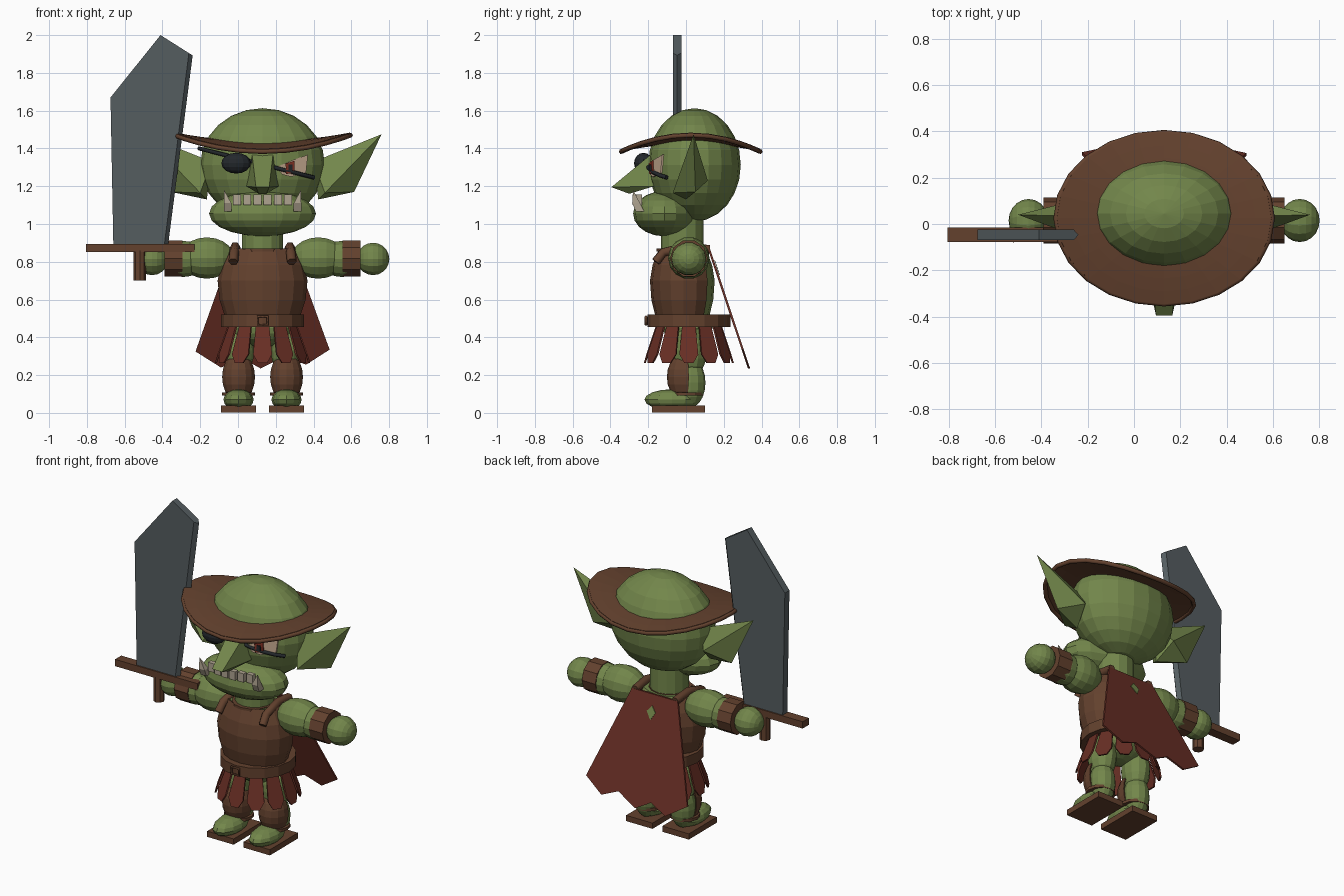
import bpy, bmesh
from math import sin, cos, pi, sqrt, radians
from mathutils import Matrix, Vector

cube = bpy.data.objects.get("Cube")
if cube:
    bpy.data.objects.remove(cube, do_unlink=True)

CX = 0.13  # body centre line


def material(name, rgb):
    m = bpy.data.materials.new(name)
    m.use_nodes = True
    m.diffuse_color = (*rgb, 1)
    m.node_tree.nodes["Principled BSDF"].inputs["Base Color"].default_value = (*rgb, 1)
    return m


GREEN = material("green skin", (0.17, 0.24, 0.07))
BROWN = material("brown leather", (0.125, 0.053, 0.027))
RED = material("red cloth", (0.14, 0.028, 0.018))
STEEL = material("grey steel", (0.09, 0.11, 0.118))
BLACK = material("black", (0.017, 0.021, 0.025))
BONE = material("bone", (0.43, 0.37, 0.28))
EYE = material("eye cream", (0.6, 0.43, 0.3))
IRIS = material("red iris", (0.25, 0.035, 0.02))


def finish(name, bm, mat):
    bmesh.ops.recalc_face_normals(bm, faces=bm.faces)
    me = bpy.data.meshes.new(name)
    bm.to_mesh(me)
    bm.free()
    me.materials.append(mat)
    ob = bpy.data.objects.new(name, me)
    bpy.context.collection.objects.link(ob)
    return ob


def ball(name, c, r, mat, seg=16, rings=10, axis="Z", keep=None):
    bm = bmesh.new()
    bmesh.ops.create_uvsphere(bm, u_segments=seg, v_segments=rings, radius=1)
    if axis == "X":
        bmesh.ops.rotate(bm, verts=bm.verts, matrix=Matrix.Rotation(pi / 2, 3, "Y"))
    bmesh.ops.transform(bm, verts=bm.verts, matrix=Matrix.Translation(c) @ Matrix.Diagonal((*r, 1)))
    if keep:
        bad = [f for f in bm.faces if not keep(f.calc_center_median())]
        bmesh.ops.delete(bm, geom=bad, context="FACES")
    return finish(name, bm, mat)


def rod(name, c, r, depth, mat, seg=10, axis="Z"):
    bm = bmesh.new()
    rot = Matrix.Rotation(pi / 2, 4, "Y") if axis == "X" else Matrix()
    bmesh.ops.create_cone(bm, cap_ends=True, segments=seg, radius1=r, radius2=r, depth=depth,
                          matrix=Matrix.Translation(c) @ rot)
    return finish(name, bm, mat)


def box(name, c, size, mat):
    bm = bmesh.new()
    bmesh.ops.create_cube(bm, size=1, matrix=Matrix.Translation(c) @ Matrix.Diagonal((*size, 1)))
    return finish(name, bm, mat)


def hull(name, pts, mat):
    bm = bmesh.new()
    for p in pts:
        bm.verts.new(p)
    bmesh.ops.convex_hull(bm, input=bm.verts)
    return finish(name, bm, mat)


def sheet(name, pts, offset, mat):
    """Outline polygon thickened along an offset vector."""
    bm = bmesh.new()
    a = [bm.verts.new(p) for p in pts]
    b = [bm.verts.new(Vector(p) + Vector(offset)) for p in pts]
    bm.faces.new(a)
    bm.faces.new(b[::-1])
    for i in range(len(a)):
        j = (i + 1) % len(a)
        bm.faces.new((a[i], a[j], b[j], b[i]))
    return finish(name, bm, mat)


def rings_mesh(name, rings, mat, cap=False):
    """Skin of closed vertex rings."""
    bm = bmesh.new()
    vs = [[bm.verts.new(p) for p in ring] for ring in rings]
    for r0, r1 in zip(vs, vs[1:]):
        for i in range(len(r0)):
            j = (i + 1) % len(r0)
            bm.faces.new((r0[i], r0[j], r1[j], r1[i]))
    if cap:
        bm.faces.new(vs[0])
        bm.faces.new(vs[-1])
    return finish(name, bm, mat)


def tube(name, pts, r, mat, closed=False):
    cu = bpy.data.curves.new(name, "CURVE")
    cu.dimensions = "3D"
    cu.bevel_depth, cu.bevel_resolution, cu.use_fill_caps = r, 1, True
    sp = cu.splines.new("POLY")
    sp.points.add(len(pts) - 1)
    for p, co in zip(sp.points, pts):
        p.co = (*co, 1)
    sp.use_cyclic_u = closed
    cu.materials.append(mat)
    ob = bpy.data.objects.new(name, cu)
    bpy.context.collection.objects.link(ob)


def thicken(ob, t):
    m = ob.modifiers.new("thickness", "SOLIDIFY")
    m.thickness, m.offset = t, 1


# Head, jaw and neck
ball("head", (CX, 0.045, 1.313), (0.33, 0.245, 0.3), GREEN, 20, 12)
ball("jaw", (CX, -0.115, 1.055), (0.283, 0.165, 0.12), GREEN)
rod("neck", (CX, -0.02, 0.93), 0.112, 0.26, GREEN, 14)
hull("nose", [(CX + s * x, y, z) for s in (-1, 1) for x, y, z in
              ((0.055, -0.19, 1.365), (0.085, -0.17, 1.2), (0.035, -0.395, 1.195), (0.02, -0.3, 1.16))], GREEN)


def on_face(x, z, off):
    q = 1 - ((x - CX) / 0.33) ** 2 - ((z - 1.313) / 0.3) ** 2
    return (x, 0.045 - 0.245 * sqrt(max(q, 0)) - off, z)


# Eye, eye patch and strap
for name, mat, off, outline in (
        ("eye", EYE, 0.008, ((0.2, 1.3), (0.28, 1.335), (0.37, 1.367), (0.36, 1.27), (0.28, 1.25), (0.235, 1.262))),
        ("iris", IRIS, 0.016, ((0.252, 1.32), (0.3, 1.335), (0.3, 1.27), (0.255, 1.265))),
        ("pupil", BLACK, 0.022, ((0.268, 1.315), (0.288, 1.315), (0.288, 1.283), (0.268, 1.283)))):
    sheet(name, [on_face(x, z, off) for x, z in outline], (0, 0.008, 0), mat)
ball("eye_patch", (-0.01, -0.225, 1.322), (0.078, 0.05, 0.055), BLACK, 12, 8)
arc = [radians(180 + 12 * i) for i in range(13)]
tube("patch_strap", [(CX + 0.335 * cos(t), 0.045 + 0.25 * sin(t), 1.315 - 0.085 * cos(t)) for t in arc], 0.011, BLACK)


# Lower teeth and tusks
def jaw_front(x):
    return -0.115 - 0.165 * sqrt(1 - ((x - CX) / 0.283) ** 2)


for i in range(6):
    x = CX + (i - 2.5) * 0.054
    box("tooth", (x, jaw_front(x) + 0.012, 1.128), (0.042, 0.03, 0.055), BONE)
for s in (-1, 1):
    x = CX + s * 0.185
    y = jaw_front(x)
    hull("tusk", [(x + a, y + b, 1.065) for a in (-0.02, 0.02) for b in (-0.025, 0.02)]
         + [(x + a, y + b - 0.025, 1.11) for a in (-0.02, 0.02) for b in (-0.02, 0.02)]
         + [(x + s * 0.018, y - 0.04, 1.18)], BONE)
    # Pointed ears
    hull("ear", [(CX + s * x, y, z) for x, y, z in
                 ((0.63, 0.04, 1.475), (0.485, 0.05, 1.17), (0.27, 0.03, 1.33), (0.295, 0.0, 1.13),
                  (0.33, -0.07, 1.165), (0.33, 0.115, 1.23))], GREEN)


# Saddle-shaped hat brim with a rolled rim
def brim(k, n=24):
    return [(CX + 0.465 * k * cos(t), 0.025 + 0.368 * k * sin(t),
             1.425 + k * k * (0.045 * cos(t) ** 2 - 0.042 * sin(t) ** 2))
            for t in (2 * pi * i / n for i in range(n))]


thicken(rings_mesh("hat_brim", [brim(k) for k in (0.55, 0.7, 0.85, 1)], BROWN), 0.014)
tube("hat_rim", brim(1), 0.013, BROWN, True)


# Torso and leather chest armour
def body(name, k, mat, cap):
    prof = ((0.46, 0.17), (0.53, 0.195), (0.6, 0.218), (0.7, 0.228), (0.78, 0.21), (0.865, 0.165))
    return rings_mesh(name, [[(CX + r * k * cos(t), -0.012 + r * k * 0.74 * sin(t), z)
                              for t in (2 * pi * i / 16 for i in range(16))] for z, r in prof], mat, cap)


body("torso", 0.97, GREEN, True)
armour = body("chest_armour", 1, BROWN, False)
bm = bmesh.new()
bm.from_mesh(armour.data)
bmesh.ops.delete(bm, geom=[f for f in bm.faces if f.calc_center_median().y > 0.085], context="FACES")
bm.to_mesh(armour.data)
bm.free()
thicken(armour, 0.01)
rod("chest_top", (CX, -0.03, 0.862), 0.125, 0.015, BROWN, 14)
ball("hips", (CX, 0.01, 0.45), (0.17, 0.13, 0.1), GREEN)

# Belt and buckle
rod("belt", (CX, 0.015, 0.488), 0.22, 0.066, BROWN, 16)
frame = [(CX + a, -0.212, 0.488 + b) for a, b in ((-0.026, -0.022), (0.026, -0.022), (0.026, 0.022), (-0.026, 0.022))]
tube("buckle", frame, 0.007, BROWN, True)

# Skirt strips
for i in range(12):
    a = 2 * pi * i / 12
    out, side = Vector((1.06 * cos(a), sin(a), 0)), Vector((-sin(a), cos(a), 0))
    shape = ((-0.033, 0.155, 0.49), (0.033, 0.155, 0.49), (0.05, 0.215, 0.31), (0.025, 0.228, 0.265),
             (-0.025, 0.228, 0.265), (-0.05, 0.215, 0.31))
    sheet("skirt_strip", [Vector((CX, 0.015, z)) + out * r + side * w for w, r, z in shape], out * 0.01, RED)


# Cape with ragged hem and a torn patch
def cape_y(z):
    return 0.115 + (0.87 - z) * 0.335


outline = ((-0.03, 0.87), (0.29, 0.87), (0.485, 0.335), (0.36, 0.255), (0.25, 0.3), (0.12, 0.235), (0.02, 0.29),
           (-0.09, 0.24), (-0.225, 0.325))
sheet("cape", [(x, cape_y(z), z) for x, z in outline], (0, 0.012, 0), RED)
sheet("cape_tear", [(x, cape_y(z) + 0.014, z) for x, z in
                    ((0.13, 0.81), (0.16, 0.775), (0.125, 0.73), (0.1, 0.775))], (0, 0.004, 0), GREEN)

# Limbs, mirrored about the centre line
for s in (-1, 1):
    def at(d, y, z):
        return (CX + s * d, y, z)

    tube("shoulder_strap", [at(0.155, -0.16, 0.8), at(0.15, -0.12, 0.85), at(0.145, 0, 0.88), at(0.14, 0.125, 0.865)],
         0.026, BROWN)
    ball("upper_arm", at(0.295, 0.015, 0.82), (0.145, 0.11, 0.112), GREEN, 14, 10, "X")
    ball("forearm", at(0.42, 0.015, 0.815), (0.12, 0.094, 0.098), GREEN, 14, 10, "X")
    rod("bracer", at(0.472, 0.015, 0.818), 0.1, 0.095, BROWN, 10, "X")
    ball("hand", at(0.585, 0.015, 0.815), (0.086, 0.093, 0.088), GREEN, 14, 10, "X")

    ball("thigh", at(0.125, 0.02, 0.33), (0.08, 0.092, 0.14), GREEN, 12)
    ball("calf", at(0.127, 0.025, 0.16), (0.076, 0.078, 0.13), GREEN, 12)
    shin = ball("shin_guard", at(0.127, -0.005, 0.19), (0.083, 0.09, 0.125), BROWN, 14, 10,
                keep=lambda c: c.y < 0 and 0.09 < c.z < 0.28)
    thicken(shin, 0.006)
    rod("ankle_strap", at(0.127, 0.005, 0.1), 0.087, 0.018, BROWN, 12)
    ball("foot", at(0.127, -0.075, 0.07), (0.08, 0.145, 0.055), GREEN, 12, 8)
    box("sole", at(0.127, -0.04, 0.02), (0.185, 0.28, 0.036), BROWN)

# Cleaver: blade with bevelled edge, guard and grip
blade = ((-0.66, 0.89), (-0.675, 1.67), (-0.41, 2.0), (-0.26, 1.905), (-0.39, 0.89))
sheet("blade", [(x, -0.07, z) for x, z in blade], (0, 0.046, 0), STEEL)
hull("blade_edge", [(x, y, z) for x, z in blade[3:] for y in (-0.07, -0.024)]
     + [(-0.24, -0.047, 1.893), (-0.37, -0.047, 0.89)], STEEL)
box("guard", (-0.518, -0.047, 0.873), (0.575, 0.062, 0.043), BROWN)
rod("grip", (-0.52, -0.047, 0.78), 0.033, 0.16, BROWN, 8)
